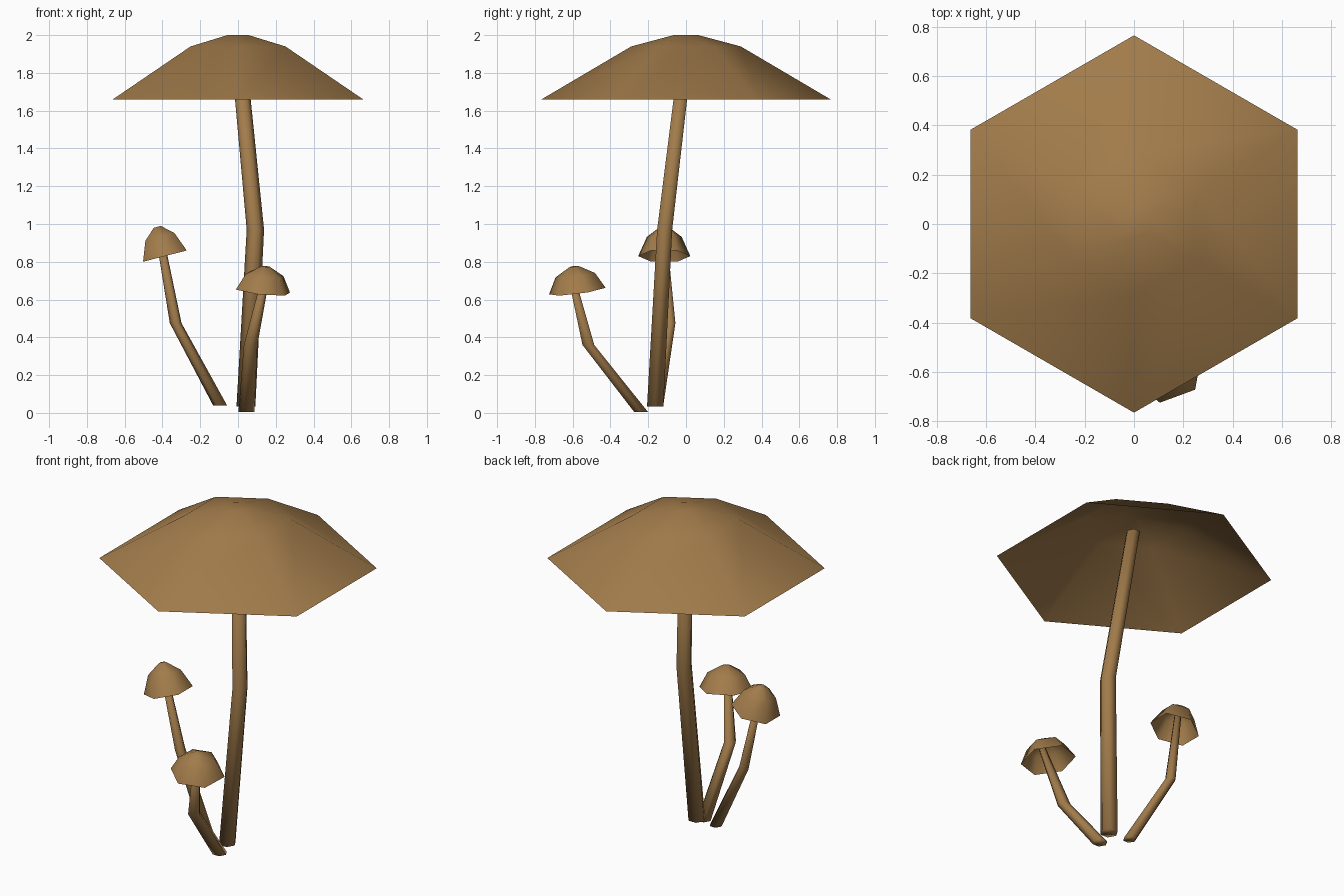
import bpy, bmesh, math
from mathutils import Vector, Matrix

if "Cube" in bpy.data.objects:
    bpy.data.objects.remove(bpy.data.objects["Cube"])

brown = bpy.data.materials.new("mushroom_brown")
brown.diffuse_color = (0.36, 0.20, 0.07, 1)
brown.use_nodes = True
brown.node_tree.nodes["Principled BSDF"].inputs["Base Color"].default_value = brown.diffuse_color


def loft(name, rings, cap_start, cap_end):
    """Skin a list of equally sized point rings into one smooth object."""
    bm = bmesh.new()
    loops = [[bm.verts.new(p) for p in ring] for ring in rings]
    n = len(loops[0])
    for a, b in zip(loops, loops[1:]):
        for i in range(n):
            j = (i + 1) % n
            bm.faces.new((a[i], a[j], b[j], b[i]))
    if cap_start:
        bm.faces.new(loops[0][::-1])
    if cap_end:
        bm.faces.new(loops[-1])
    for f in bm.faces:
        f.smooth = True
    me = bpy.data.meshes.new(name)
    bm.to_mesh(me)
    bm.free()
    me.materials.append(brown)
    ob = bpy.data.objects.new(name, me)
    bpy.context.collection.objects.link(ob)
    return ob


def circle(radius, z, turn, sides=6):
    return [Vector((radius * math.cos(turn + i * math.tau / sides),
                    radius * math.sin(turn + i * math.tau / sides), z))
            for i in range(sides)]


def cap(name, centre, axis, turn, profile):
    """Open six-sided cap; profile is (radius, height) from rim to top."""
    rot = Vector((0, 0, 1)).rotation_difference(Vector(axis)).to_matrix().to_4x4()
    m = Matrix.Translation(centre) @ rot
    loft(name, [[m @ p for p in circle(r, h, math.radians(turn))]
                for r, h in profile], False, True)


def stem(name, path):
    """Bent tapering stem; path is (x, y, z, radius) from the ground up."""
    loft(name, [[p + Vector((x, y, z)) for p in circle(r, 0, 0)]
                for x, y, z, r in path], True, True)


# Large mushroom
cap("large_cap", (0, 0, 1.66), (0, 0, 1), 30,
    [(0.765, 0), (0.29, 0.28), (0.065, 0.34)])
stem("large_stem", [(0.042, -0.163, 0.035, 0.05), (0.092, -0.113, 0.97, 0.046),
                    (0.004, -0.003, 1.885, 0.04)])

# Small mushroom leaning left
cap("left_cap", (-0.387, -0.115, 0.83), (-0.25, 0, 0.97), 30,
    [(0.138, 0), (0.092, 0.105), (0.022, 0.16)])
stem("left_stem", [(-0.095, -0.152, 0.04, 0.037), (-0.33, -0.083, 0.475, 0.031),
                   (-0.417, -0.12, 0.945, 0.02)])

# Small mushroom leaning forward
cap("front_cap", (0.132, -0.575, 0.645), (0.1, -0.13, 0.98), 20,
    [(0.153, 0), (0.107, 0.085), (0.024, 0.132)])
stem("front_stem", [(0.044, -0.238, 0.005, 0.042), (0.067, -0.517, 0.36, 0.036),
                    (0.15, -0.61, 0.735, 0.02)])
